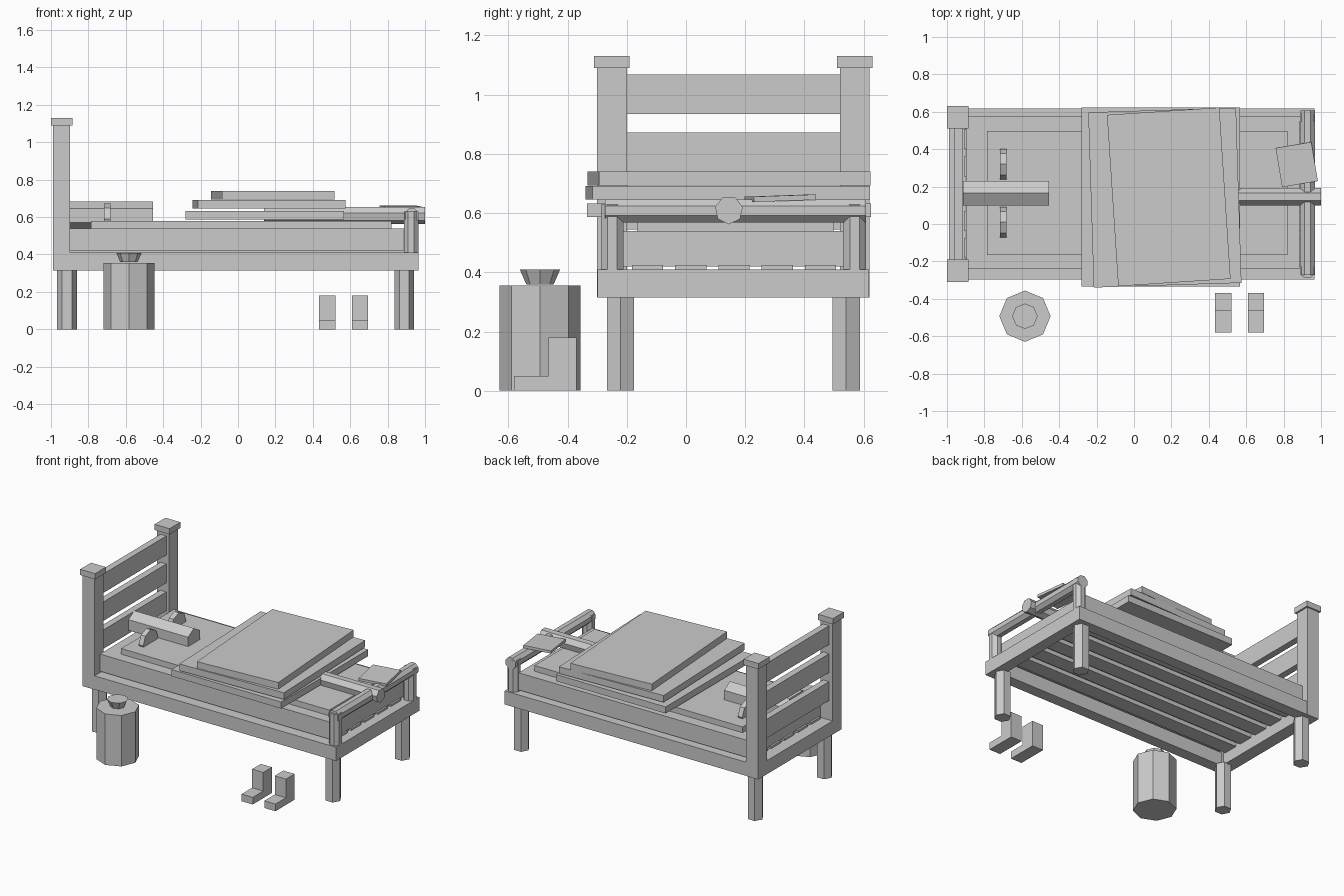
import bpy, bmesh
from math import pi, radians
from mathutils import Matrix

if "Cube" in bpy.data.objects:
    bpy.data.objects.remove(bpy.data.objects["Cube"])

CY = 0.16  # centre line of the bed in y


def finish(name, bm):
    bmesh.ops.recalc_face_normals(bm, faces=bm.faces)
    me = bpy.data.meshes.new(name)
    bm.to_mesh(me)
    bm.free()
    ob = bpy.data.objects.new(name, me)
    bpy.context.collection.objects.link(ob)
    return ob


def box(name, x0, x1, y0, y1, z0, z1, rot=(0, 0, 0)):
    bm = bmesh.new()
    bmesh.ops.create_cube(bm, size=1)
    bmesh.ops.scale(bm, vec=(x1 - x0, y1 - y0, z1 - z0), verts=bm.verts)
    ob = finish(name, bm)
    ob.location = ((x0 + x1) / 2, (y0 + y1) / 2, (z0 + z1) / 2)
    ob.rotation_euler = [radians(a) for a in rot]
    return ob


def rod(name, loc, r, length, sides, axis='Z', spin=0, r2=None):
    bm = bmesh.new()
    bmesh.ops.create_cone(bm, cap_ends=True, segments=sides, radius1=r,
                          radius2=r if r2 is None else r2, depth=length)
    bmesh.ops.rotate(bm, matrix=Matrix.Rotation(radians(spin), 3, 'Z'), verts=bm.verts)
    if axis == 'X':
        bmesh.ops.rotate(bm, matrix=Matrix.Rotation(pi / 2, 3, 'Y'), verts=bm.verts)
    elif axis == 'Y':
        bmesh.ops.rotate(bm, matrix=Matrix.Rotation(pi / 2, 3, 'X'), verts=bm.verts)
    ob = finish(name, bm)
    ob.location = loc
    return ob


# Bed frame: end rails and mirrored sides
box("head_rail", -0.99, -0.90, -0.22, 0.54, 0.315, 0.41)
box("foot_rail_beam", 0.885, 0.965, -0.22, 0.54, 0.315, 0.41)
for s, side in ((-1, "front"), (1, "back")):
    y = CY + s * 0.418
    box(side + "_side_rail", -0.99, 0.965, y - 0.04, y + 0.04, 0.315, 0.41)
    # Headboard post and cap
    y = CY + s * 0.41
    box(side + "_head_post", -0.99, -0.897, y - 0.05, y + 0.05, 0.315, 1.09)
    box(side + "_post_cap", -1.0, -0.885, y - 0.06, y + 0.06, 1.09, 1.13)
    # Six-sided legs
    for x, end in ((-0.914, "head"), (0.889, "foot")):
        rod(f"{side}_{end}_leg", (x, CY + s * 0.381, 0.16), 0.053, 0.32, 6, spin=30)
    # Foot posts
    rod(side + "_foot_post", (0.926, CY + s * 0.409, 0.518), 0.042, 0.222, 8, spin=22.5)
    # Pillow side lobes
    rod(side + "_pillow_lobe", (-0.698, 0.165 + s * 0.155, 0.59), 0.082, 0.035, 8, 'X')

rod("foot_rail", (0.928, 0.167, 0.607), 0.042, 0.88, 8, 'Y', spin=22.5)

# Headboard boards
for i in range(3):
    z = 0.545 + 0.195 * i
    box("headboard_board", -0.963, -0.917, -0.20, 0.52, z, z + 0.132)

# Lengthwise slats
for i in range(5):
    y = 0.162 + (i - 2) * 0.146
    box("slat", -0.91, 0.90, y - 0.053, y + 0.053, 0.392, 0.424)

# Mattress and pad
box("mattress", -0.897, 0.888, -0.24, 0.575, 0.42, 0.54)
box("mattress_pad", -0.785, 0.82, -0.165, 0.498, 0.54, 0.58)

# Folded blankets, each turned a little more
box("lower_blanket", -0.28, 0.567, -0.334, 0.624, 0.587, 0.633)
box("middle_blanket", 0.165 - 0.395, 0.165 + 0.395, 0.141 - 0.4685, 0.141 + 0.4685,
    0.645, 0.692, (0, 0, 1.8))
box("upper_blanket", 0.186 - 0.301, 0.186 + 0.301, 0.145 - 0.459, 0.145 + 0.459,
    0.693, 0.74, (0, 0, 3.75))

# Round pillow, long roll and small cloth
rod("pillow_roll", (-0.685, 0.165, 0.608), 0.075, 0.46, 6, 'X', spin=30)
rod("long_roll", (0.57, 0.145, 0.61), 0.048, 0.86, 7, 'X', spin=12)
box("small_cloth", 0.773, 0.967, 0.212, 0.424, 0.641, 0.659, (2, 0, 9.5))

# Jar with flared neck
rod("jar_body", (-0.583, -0.493, 0.1775), 0.137, 0.355, 8)
rod("jar_neck", (-0.583, -0.493, 0.384), 0.046, 0.05, 8, r2=0.068)

# Boots from an L profile
PROFILE = [(-0.58, 0), (-0.37, 0), (-0.37, 0.18), (-0.465, 0.18), (-0.465, 0.05), (-0.58, 0.05)]
for x in (0.434, 0.609):
    bm = bmesh.new()
    f = bm.faces.new([bm.verts.new((x, y, z)) for y, z in PROFILE])
    ext = bmesh.ops.extrude_face_region(bm, geom=[f])["geom"]
    bmesh.ops.translate(bm, vec=(0.086, 0, 0),
                        verts=[v for v in ext if isinstance(v, bmesh.types.BMVert)])
    if not any(abs(g.calc_center_median().x - x) < 1e-6 for g in bm.faces):
        bm.faces.new([v for v in bm.verts if abs(v.co.x - x) < 1e-6])
    finish("boot", bm)
